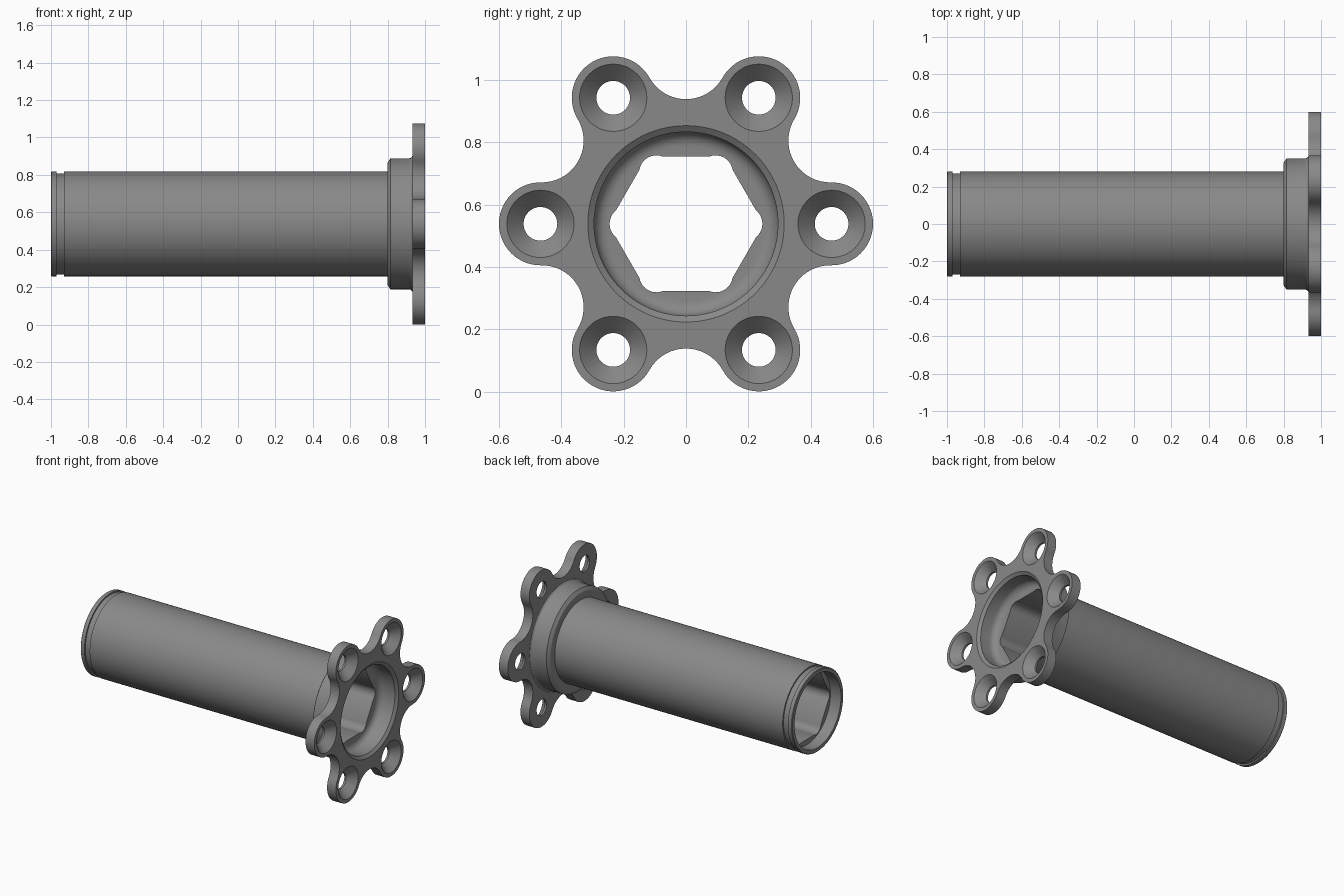
import bpy, bmesh
from math import sin, cos, tau, pi, radians, atan2, sqrt

if "Cube" in bpy.data.objects:
    bpy.data.objects.remove(bpy.data.objects["Cube"])

AXIS_Z = 0.538          # height of the tube axis
LOBE_R, LOBE = 0.467, 0.133   # lobe centre distance and radius
VALLEY_R, VALLEY = 0.534, 0.134
SIXTH = pi / 3

steel = bpy.data.materials.new("mid grey metal")
steel.use_nodes = True
grey = (0.25, 0.25, 0.25, 1)
steel.diffuse_color = grey
steel.node_tree.nodes["Principled BSDF"].inputs["Base Color"].default_value = grey


def loft(name, rings):
    """Closed solid through matching rings of points, capped at both ends."""
    bm = bmesh.new()
    loops = [[bm.verts.new(p) for p in ring] for ring in rings]
    n = len(loops[0])
    for a, b in zip(loops, loops[1:]):
        for i in range(n):
            j = (i + 1) % n
            bm.faces.new((a[i], a[j], b[j], b[i]))
    bm.faces.new(loops[0])
    bm.faces.new(loops[-1])
    bmesh.ops.recalc_face_normals(bm, faces=bm.faces)
    mesh = bpy.data.meshes.new(name)
    bm.to_mesh(mesh)
    bm.free()
    mesh.materials.append(steel)
    obj = bpy.data.objects.new(name, mesh)
    bpy.context.collection.objects.link(obj)
    return obj


def lathe(name, profile, y=0, z=0, sides=96):
    """Turn an (x, radius) profile around an axis along x."""
    return loft(name, [[(x, y + r * cos(tau * i / sides), AXIS_Z + z + r * sin(tau * i / sides))
                        for i in range(sides)] for x, r in profile])


def prism(name, outline, x0, x1):
    """Extrude a (y, z) outline along x."""
    return loft(name, [[(x, y, AXIS_Z + z) for y, z in outline] for x in (x0, x1)])


def arc(cy, cz, r, a0, a1, steps):
    return [(cy + r * cos(a0 + (a1 - a0) * i / steps), cz + r * sin(a0 + (a1 - a0) * i / steps))
            for i in range(steps + 1)]


def combine(target, tool, operation):
    mod = target.modifiers.new(operation.lower(), "BOOLEAN")
    mod.operation, mod.solver, mod.object = operation, "EXACT", tool
    bpy.context.view_layer.objects.active = target
    bpy.ops.object.modifier_apply(modifier=mod.name)
    bpy.data.objects.remove(tool)


# Turned tube with retaining groove, collar and fillet into the flange
fillet = [(0.912 + 0.023 * sin(t * pi / 8), 0.373 - 0.023 * cos(t * pi / 8)) for t in range(5)]
body = lathe("flanged_hub", [
    (-1, 0.276), (-0.996, 0.28), (-0.97, 0.28), (-0.97, 0.27), (-0.93, 0.27), (-0.93, 0.28),
    (0.8, 0.28), (0.8, 0.328), (0.815, 0.35)] + fillet + [(0.97, 0.373)])

# Six-lobed flange: convex lobe arcs flowing into concave valleys
vy, vz = VALLEY_R * cos(SIXTH / 2), VALLEY_R * sin(SIXTH / 2)
turn = atan2(vz, vy - LOBE_R)
outline = []
for k in range(6):
    a = k * SIXTH
    outline += arc(LOBE_R * cos(a), LOBE_R * sin(a), LOBE, a - turn, a + turn, 28)
    mid = a + SIXTH / 2
    half = turn - SIXTH / 2
    outline += arc(VALLEY_R * cos(mid), VALLEY_R * sin(mid), VALLEY,
                   mid + pi + half, mid + pi - half, 18)[1:-1]
combine(body, prism("flange", outline, 0.933, 1), "UNION")

# Countersunk bolt holes
for k in range(6):
    a = k * SIXTH
    hole = lathe("bolt_hole", [(0.9, 0.054), (0.946, 0.054), (1.02, 0.128)],
                 LOBE_R * cos(a), LOBE_R * sin(a), 48)
    combine(body, hole, "DIFFERENCE")

# Chamfered flange recess with a rounded floor corner
corner = [(0.915 - 0.045 * cos(t * pi / 12), 0.25 + 0.045 * sin(t * pi / 12)) for t in range(7)]
combine(body, lathe("flange_recess", corner + [(0.985, 0.295), (1, 0.315), (1.02, 0.342)]),
        "DIFFERENCE")

# Round counterbore at the far end
combine(body, lathe("end_counterbore", [(-1.02, 0.252), (-0.92, 0.252)]), "DIFFERENCE")

# Hexagonal through bore with rounded corner reliefs
relief_r, relief, reach = 0.19, 0.055, radians(10.7)
bore = []
for k in range(6):
    for i in range(13):
        p = reach * (i / 6 - 1)
        r = relief_r * cos(p) + sqrt(relief ** 2 - (relief_r * sin(p)) ** 2)
        bore.append((r * cos(k * SIXTH + p), r * sin(k * SIXTH + p)))
combine(body, prism("hex_bore", bore, -1.1, 1.1), "DIFFERENCE")

# Smooth curved walls, keep machined edges crisp
bpy.ops.object.select_all(action="DESELECT")
body.select_set(True)
bpy.context.view_layer.objects.active = body
bpy.ops.object.shade_smooth_by_angle(angle=radians(25))
